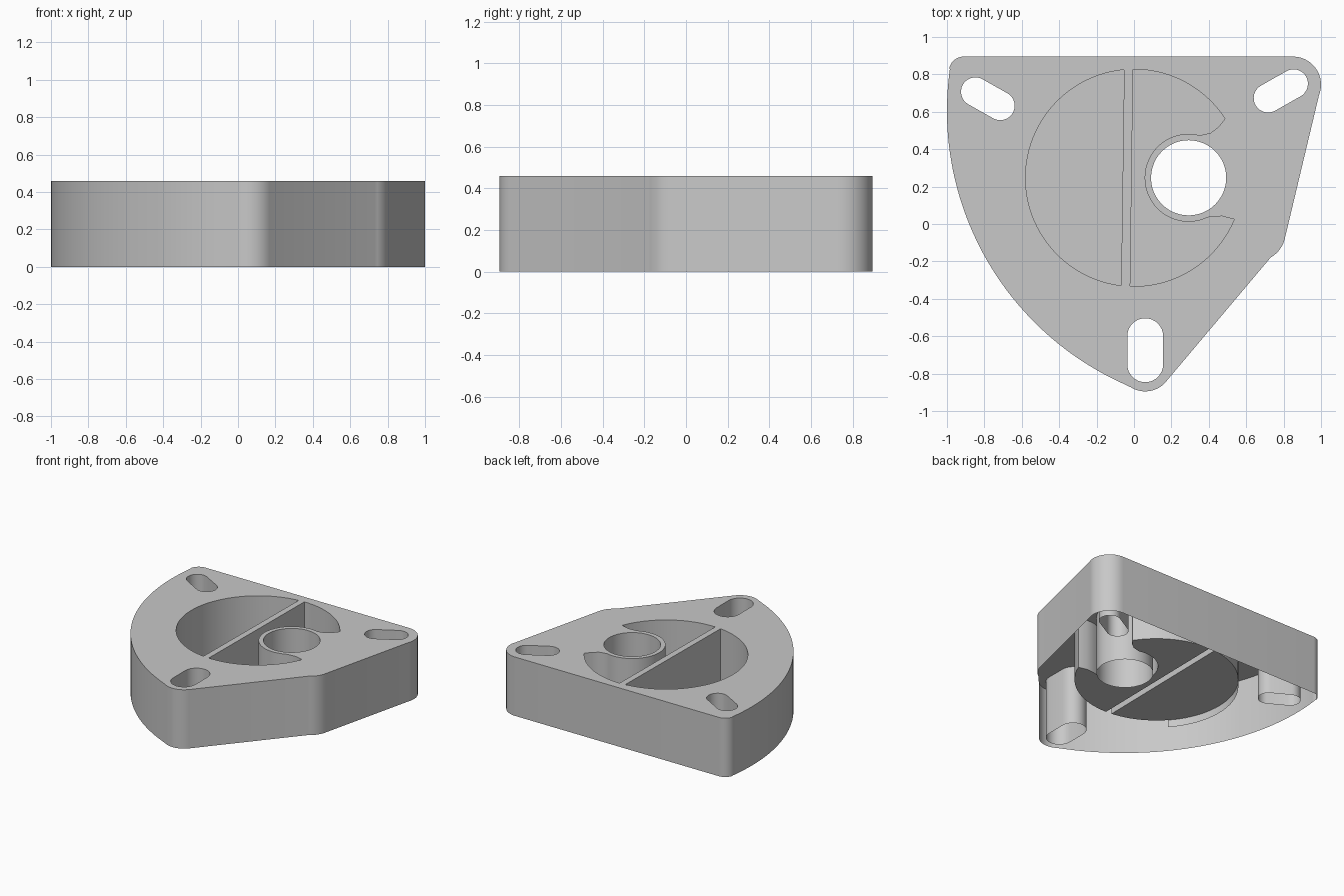
import bpy
import bmesh
from math import sin, cos, atan2, radians, pi
from mathutils import Vector

HEIGHT = 0.46
FLOOR = 0.058

cube = bpy.data.objects.get("Cube")
if cube:
    bpy.data.objects.remove(cube, do_unlink=True)

grey = bpy.data.materials.new("plain_grey")
grey.use_nodes = True
grey.diffuse_color = (0.58, 0.58, 0.58, 1)
grey.node_tree.nodes["Principled BSDF"].inputs["Base Color"].default_value = grey.diffuse_color


def arc(cx, cy, r, start, end, steps):
    """Points on an arc, angles in degrees."""
    angles = [radians(start + (end - start) * i / steps) for i in range(steps + 1)]
    return [(cx + r * cos(a), cy + r * sin(a)) for a in angles]


def slot(ax, ay, bx, by, r):
    """Rounded slot between two end centres."""
    turn = atan2(by - ay, bx - ax) * 180 / pi
    return arc(bx, by, r, turn - 90, turn + 90, 16) + arc(ax, ay, r, turn + 90, turn + 270, 16)


# Outlines, all counter-clockwise
outer = (arc(0.85, 0.745, 0.15, -22, 90, 16)
         + arc(-0.91, 0.815, 0.08, 90, 165, 10)
         + arc(0.6, 0.605, 1.6, 172, 244.6, 48)
         + arc(0.06, -0.75, 0.145, 238, 318, 14)
         + arc(0.65, -0.04, 0.161, -60, -11, 8))

slots = [slot(0.06, -0.75, 0.06, -0.6, 0.096),
         slot(0.717, 0.673, 0.853, 0.75, 0.077),
         slot(-0.848, 0.707, -0.715, 0.632, 0.077)]

round_hole = arc(0.292, 0.247, 0.201, 0, 352.5, 47)

left_pocket = arc(0, 0.247, 0.58, 95.2, 263.2, 48)
right_pocket = (arc(0, 0.247, 0.58, -92, -22.5, 22)
                + [(0.47, 0.042), (0.40, 0.037)]
                + arc(0.292, 0.247, 0.235, -75, -285, 36)
                + [(0.41, 0.487), (0.45, 0.517)]
                + arc(0, 0.247, 0.58, 33, 90.5, 18))


def fill_up(bm, edges):
    """Fill between closed outlines with faces that look upward."""
    filled = bmesh.ops.triangle_fill(bm, edges=edges, use_beauty=True, normal=Vector((0, 0, 1)))
    for face in filled["geom"]:
        if isinstance(face, bmesh.types.BMFace):
            face.normal_update()
            if face.normal.z < 0:
                face.normal_flip()


def finish(name, bm):
    mesh = bpy.data.meshes.new(name)
    bm.to_mesh(mesh)
    bm.free()
    mesh.materials.append(grey)
    obj = bpy.data.objects.new(name, mesh)
    bpy.context.collection.objects.link(obj)
    bpy.ops.object.select_all(action='DESELECT')
    obj.select_set(True)
    bpy.context.view_layer.objects.active = obj
    bpy.ops.object.shade_smooth_by_angle(angle=radians(30))


# Hollow body: top plate with openings and walls, open underneath
bm = bmesh.new()
rim_edges = []
pockets = [left_pocket, right_pocket]
for points in [outer, round_hole] + slots + pockets:
    bottom = FLOOR if points in pockets else 0
    top = [bm.verts.new((x, y, HEIGHT)) for x, y in points]
    low = [bm.verts.new((x, y, bottom)) for x, y in points]
    for i in range(len(points)):
        j = (i + 1) % len(points)
        quad = [low[i], low[j], top[j], top[i]]
        bm.faces.new(quad if points is outer else quad[::-1])
        rim_edges.append(bm.edges.get((top[i], top[j])))
fill_up(bm, rim_edges)
finish("body_shell", bm)

# Raised pocket floors on either side of the divider
for name, points in (("left_pocket_floor", left_pocket), ("right_pocket_floor", right_pocket)):
    bm = bmesh.new()
    verts = [bm.verts.new((x, y, FLOOR)) for x, y in points]
    fill_up(bm, [bm.edges.new((verts[i - 1], verts[i])) for i in range(len(verts))])
    finish(name, bm)

# Short curved lip under the outer side of the pocket
bm = bmesh.new()
rows = [[bm.verts.new((x, y, z)) for x, y in arc(0, 0.247, 0.58, 138, 222, 24)] for z in (0, FLOOR)]
for i in range(24):
    bm.faces.new((rows[0][i], rows[0][i + 1], rows[1][i + 1], rows[1][i]))
finish("pocket_lip", bm)
